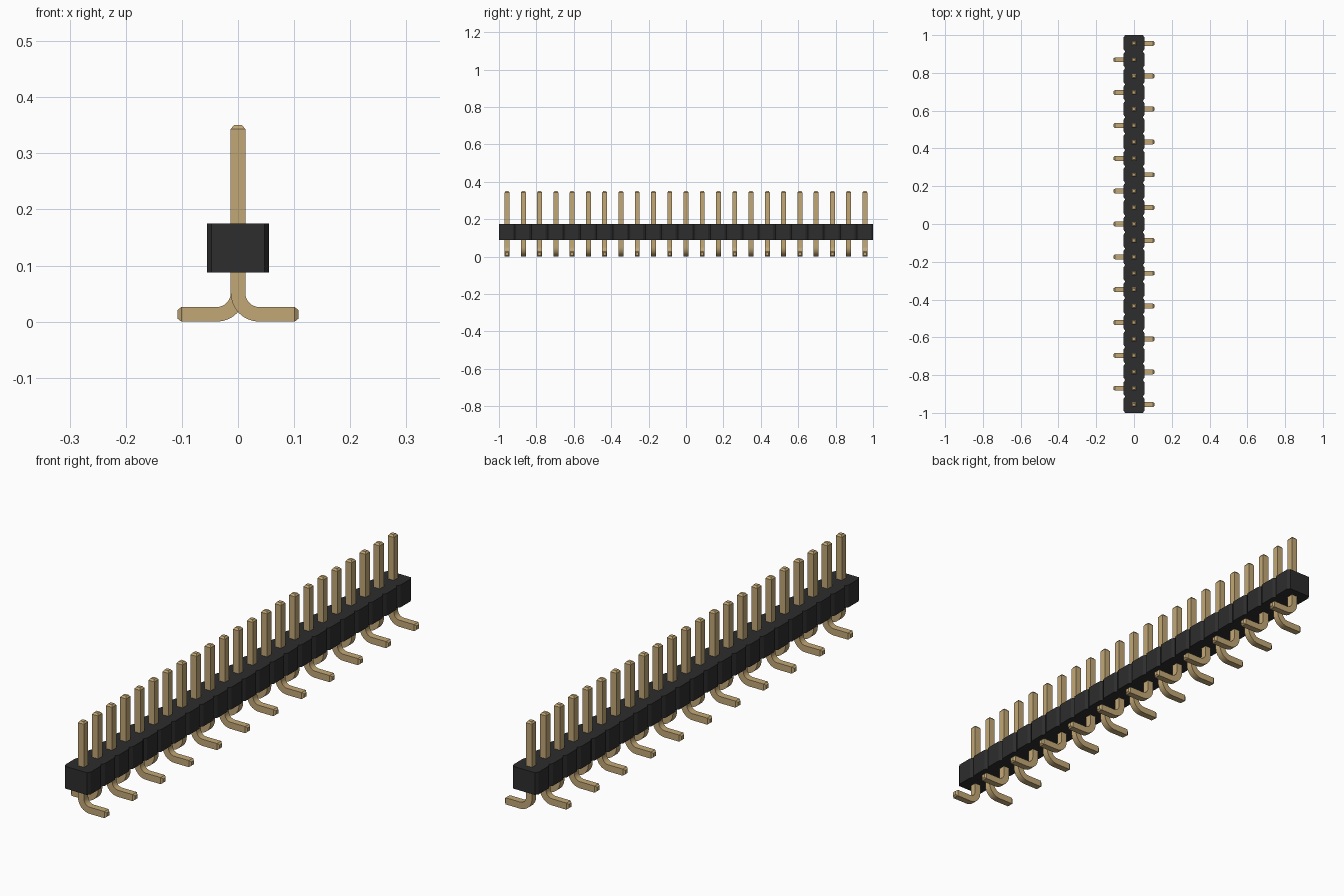
import bpy, bmesh, math
from mathutils import Vector

cube = bpy.data.objects.get("Cube")
if cube:
    bpy.data.objects.remove(cube)

COUNT = 23
PITCH = 2 / COUNT
HALF = 0.013                      # half thickness of a pin
BODY_X, BODY_Z0, BODY_Z1 = 0.055, 0.088, 0.175
CHAMFER_X, CHAMFER_Y = 0.008, 0.012
PIN_TOP, FOOT_END = 0.35, 0.108
TIP, TIP_HALF = 0.007, 0.0075     # tapered ends of the pins
BEND_R = 0.038                    # bend radius on the pin centre line


def material(name, color, metallic=0.0, roughness=0.5):
    mat = bpy.data.materials.new(name)
    mat.use_nodes = True
    mat.diffuse_color = (*color, 1)
    bsdf = mat.node_tree.nodes["Principled BSDF"]
    bsdf.inputs["Base Color"].default_value = (*color, 1)
    bsdf.inputs["Metallic"].default_value = metallic
    bsdf.inputs["Roughness"].default_value = roughness
    return mat


def make_object(name, bm, mat):
    bmesh.ops.recalc_face_normals(bm, faces=bm.faces)
    mesh = bpy.data.meshes.new(name)
    bm.to_mesh(mesh)
    bm.free()
    mesh.materials.append(mat)
    obj = bpy.data.objects.new(name, mesh)
    bpy.context.collection.objects.link(obj)
    return obj


gold = material("gold", (0.54, 0.39, 0.18))
black = material("black plastic", (0.026, 0.026, 0.026))

# Housing: notched outline extruded upward
side = []
for i in range(COUNT):
    y0 = -1 + i * PITCH
    y1 = y0 + PITCH
    if i == 0:
        side.append((BODY_X - CHAMFER_X, y0))
    side += [(BODY_X, y0 + CHAMFER_Y), (BODY_X, y1 - CHAMFER_Y),
             (BODY_X - CHAMFER_X, y1)]
outline = side + [(-x, y) for x, y in reversed(side)]
bm = bmesh.new()
base = bm.faces.new([bm.verts.new((x, y, BODY_Z0)) for x, y in outline])
top = bmesh.ops.extrude_face_region(bm, geom=[base], use_keep_orig=True)
bmesh.ops.translate(bm, vec=(0, 0, BODY_Z1 - BODY_Z0),
                    verts=[v for v in top["geom"] if isinstance(v, bmesh.types.BMVert)])
make_object("housing", bm, black)


# Pin centre line as (x, z, direction angle, half width), from top to foot end
DOWN = -math.pi / 2
path = [(0, PIN_TOP, DOWN, TIP_HALF), (0, PIN_TOP - TIP, DOWN, HALF)]
STEPS = 8
for k in range(STEPS + 1):
    a = k / STEPS * math.pi / 2
    path.append((BEND_R * (1 - math.cos(a)),
                 HALF + BEND_R * (1 - math.sin(a)), DOWN + a, HALF))
path += [(FOOT_END - TIP, HALF, 0, HALF), (FOOT_END, HALF, 0, TIP_HALF)]


def pin_mesh():
    bm = bmesh.new()
    rings = []
    for x, z, angle, h in path:
        normal = Vector((-math.sin(angle), 0, math.cos(angle)))
        across = Vector((0, 1, 0))
        center = Vector((x, 0, z))
        rings.append([bm.verts.new(center + normal * h * s + across * h * t)
                      for s, t in ((-1, -1), (1, -1), (1, 1), (-1, 1))])
    for a, b in zip(rings, rings[1:]):
        for j in range(4):
            k = (j + 1) % 4
            bm.faces.new((a[j], a[k], b[k], b[j]))
    bm.faces.new(rings[0])
    bm.faces.new(rings[-1])
    return bm


# Pins: one shared mesh, feet alternating left and right
first = make_object("pin_1", pin_mesh(), gold)
bpy.context.view_layer.objects.active = first
first.select_set(True)
bpy.ops.object.shade_smooth_by_angle(angle=math.radians(25))
for i in range(COUNT):
    pin = first
    if i:
        pin = bpy.data.objects.new(f"pin_{i + 1}", first.data)
        bpy.context.collection.objects.link(pin)
    pin.location.y = -1 + (i + 0.5) * PITCH
    pin.rotation_euler.z = math.pi * (i % 2)
